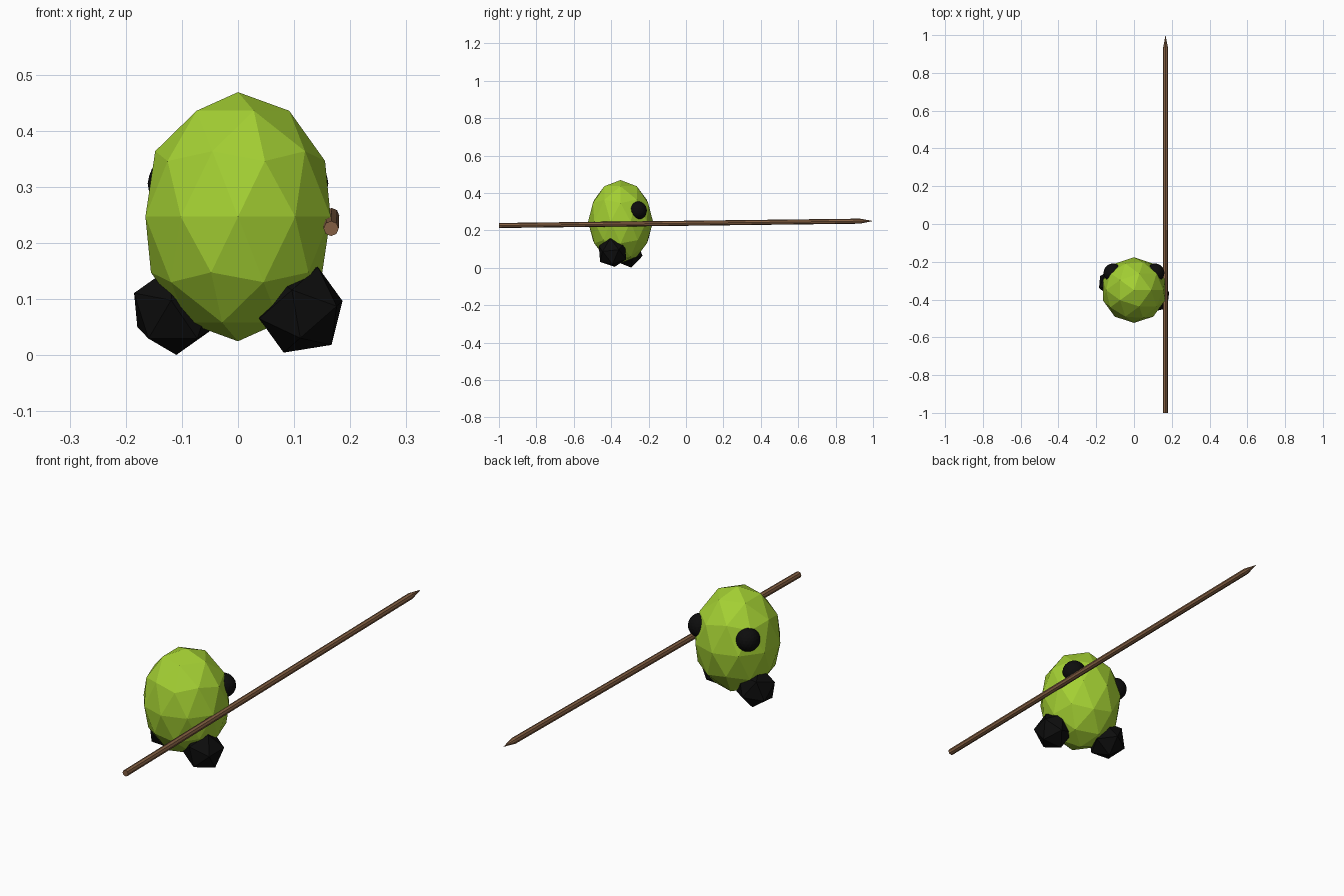
import bpy, bmesh
from mathutils import Vector, Matrix

if "Cube" in bpy.data.objects:
    bpy.data.objects.remove(bpy.data.objects["Cube"])


def material(name, rgb):
    m = bpy.data.materials.new(name)
    m.diffuse_color = (*rgb, 1)
    m.use_nodes = True
    m.node_tree.nodes["Principled BSDF"].inputs["Base Color"].default_value = m.diffuse_color
    return m


GREEN = material("lime_green", (0.37, 0.63, 0.033))
BLACK = material("black", (0.004, 0.004, 0.004))
BROWN = material("wood_brown", (0.23, 0.115, 0.055))


def add_object(name, bm, mat):
    me = bpy.data.meshes.new(name)
    bmesh.ops.recalc_face_normals(bm, faces=bm.faces)
    bm.to_mesh(me)
    bm.free()
    me.materials.append(mat)
    ob = bpy.data.objects.new(name, me)
    bpy.context.collection.objects.link(ob)
    return ob


def ball(name, centre, radii, subdivisions, mat, rotation=Matrix.Identity(4)):
    bm = bmesh.new()
    bmesh.ops.create_icosphere(bm, subdivisions=subdivisions, radius=1)
    bm.transform(Matrix.Translation(centre) @ rotation @ Matrix.Diagonal((*radii, 1)))
    return add_object(name, bm, mat)


def corner_frame(a, b):
    """Rotation putting one corner of the icosahedron along a, its neighbour towards b."""
    z = Vector(a).normalized()
    x = Vector(b)
    x = (x - z * x.dot(z)).normalized()
    return Matrix((x, z.cross(x), z)).transposed().to_4x4()


# Egg-shaped faceted body
ball("body", (0, -0.35, 0.247), (0.1735, 0.1735, 0.222), 2, GREEN)

# Chunky feet in mid-step
ball("right_foot", (0.112, -0.393, 0.081), (0.083,) * 3, 1, BLACK,
     corner_frame((0.031, -0.012, 0.077), (0.075, 0.033, 0.018)))
ball("left_foot", (-0.112, -0.313, 0.081), (0.083,) * 3, 1, BLACK,
     corner_frame((0.002, 0.020, -0.077), (-0.062, 0.039, -0.044)))

# Eyes
for side, label in ((1, "right"), (-1, "left")):
    ball(label + "_eye", (side * 0.112, -0.258, 0.306), (0.049,) * 3, 3, BLACK)

# Spear: straight shaft with a sharpened tip
start, end = Vector((0.166, -1, 0.226)), Vector((0.167, 1, 0.25))
rot = (end - start).to_track_quat('Z', 'Y').to_matrix().to_4x4()
length = (end - start).length
bm = bmesh.new()
for r1, r2, z0, z1 in ((0.0135, 0.0135, 0, length - 0.07),
                       (0.0135, 0, length - 0.07, length)):
    bmesh.ops.create_cone(bm, cap_ends=(r2 > 0), segments=8, radius1=r1, radius2=r2,
                          depth=z1 - z0, matrix=Matrix.Translation((0, 0, (z0 + z1) / 2)))
bm.transform(Matrix.Translation(start) @ rot)
add_object("spear", bm, BROWN)
